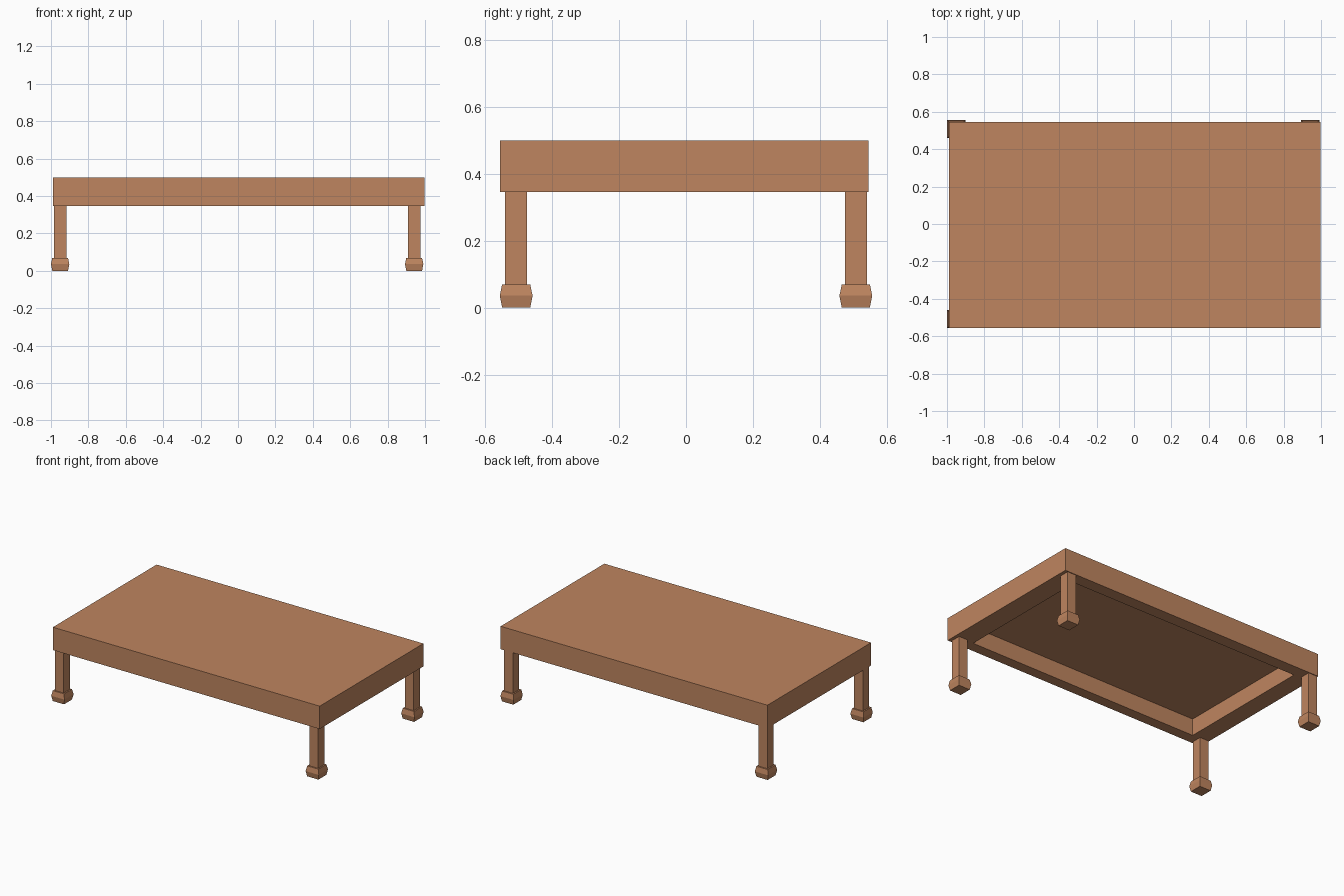
import bpy, bmesh

if "Cube" in bpy.data.objects:
    bpy.data.objects.remove(bpy.data.objects["Cube"])

wood = bpy.data.materials.new("wood")
wood.diffuse_color = (0.52, 0.235, 0.115, 1)
wood.use_nodes = True
wood.node_tree.nodes["Principled BSDF"].inputs["Base Color"].default_value = wood.diffuse_color


def loft(name, rings):
    """Solid through rectangles (x0, x1, y0, y1, z), capped at both ends."""
    bm = bmesh.new()
    loops = [[bm.verts.new(p) for p in ((x0, y0, z), (x1, y0, z), (x1, y1, z), (x0, y1, z))]
             for x0, x1, y0, y1, z in rings]
    for a, b in zip(loops, loops[1:]):
        for i in range(4):
            j = (i + 1) % 4
            bm.faces.new((a[i], a[j], b[j], b[i]))
    bm.faces.new(loops[0])
    bm.faces.new(loops[-1])
    bmesh.ops.recalc_face_normals(bm, faces=bm.faces)
    mesh = bpy.data.meshes.new(name)
    bm.to_mesh(mesh)
    bm.free()
    mesh.materials.append(wood)
    obj = bpy.data.objects.new(name, mesh)
    bpy.context.collection.objects.link(obj)
    return obj


def square(cx, cy, half, z):
    return (cx - half, cx + half, cy - half, cy + half, z)


# Table top with apron, hollow underneath
outer = (-0.988, 0.997, -0.556, 0.546)
inner = (-0.867, 0.857, -0.484, 0.464)
loft("table_top", [outer + (0.5,), outer + (0.346,), inner + (0.346,), inner + (0.459,)])

# Legs with bulging block feet
for side, cx in (("left", -0.951), ("right", 0.942)):
    for end, cy in (("front", -0.508), ("back", 0.508)):
        loft(f"{end}_{side}_leg", [square(cx, cy, 0.033, z) for z in (0.065, 0.347)])
        loft(f"{end}_{side}_foot", [square(cx, cy, h, z)
                                    for h, z in ((0.042, 0), (0.049, 0.036), (0.042, 0.07))])
